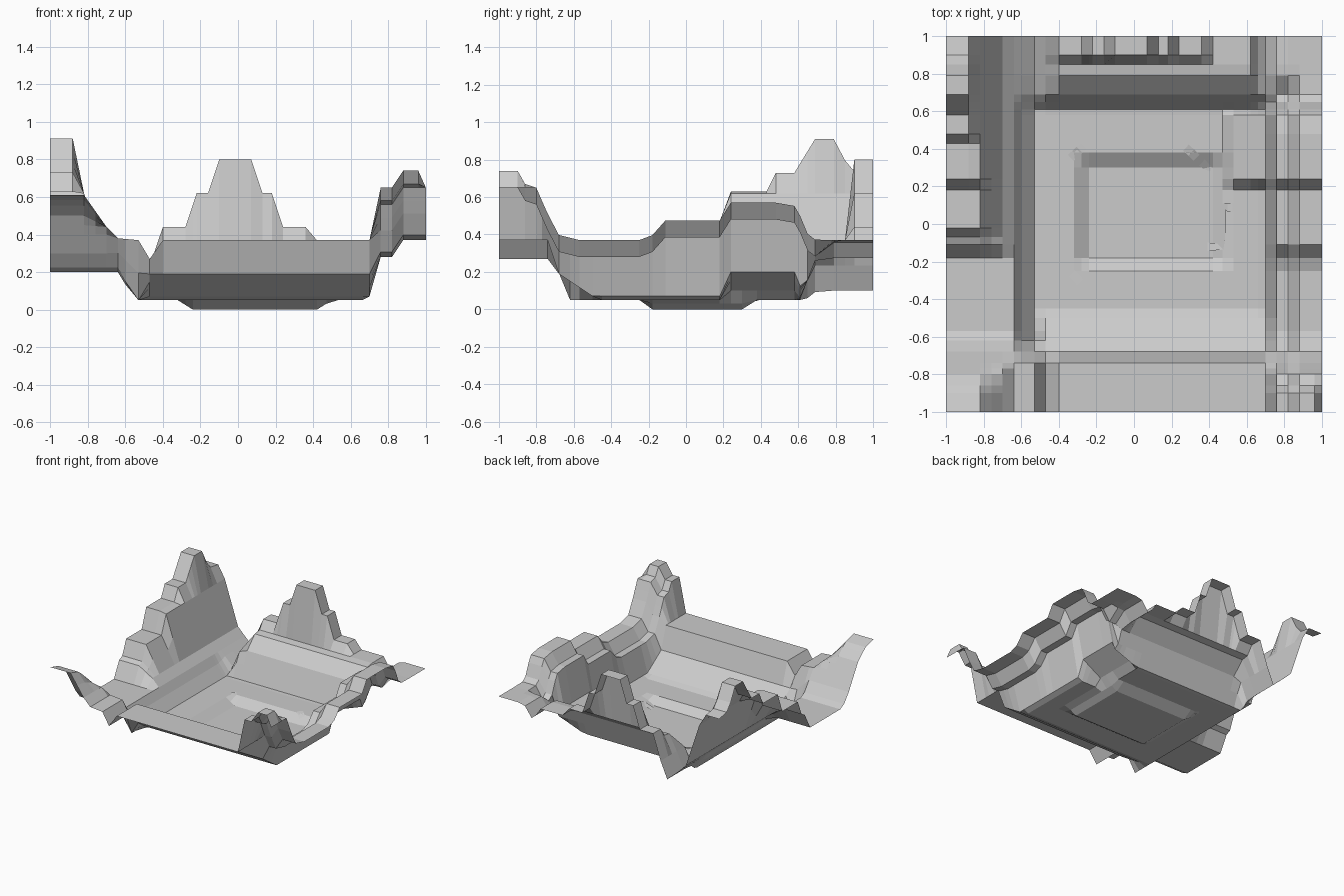
import bpy
import bmesh
from mathutils import Vector

cube = bpy.data.objects.get("Cube")
if cube:
    bpy.data.objects.remove(cube, do_unlink=True)


def ramp(t, *points):
    """Piecewise linear profile through (position, height) points."""
    if t <= points[0][0]:
        return points[0][1]
    for (a, za), (b, zb) in zip(points, points[1:]):
        if t <= b:
            return za + (zb - za) * (t - a) / (b - a)
    return points[-1][1]


def make_material(name, colour):
    mat = bpy.data.materials.new(name)
    mat.use_nodes = True
    mat.diffuse_color = colour
    mat.node_tree.nodes["Principled BSDF"].inputs["Base Color"].default_value = colour
    return mat


def finish(bm, name, mat):
    mesh = bpy.data.meshes.new(name)
    bmesh.ops.recalc_face_normals(bm, faces=bm.faces)
    # an open ground surface must face upwards
    if sum(f.normal.z * f.calc_area() for f in bm.faces) < 0:
        bmesh.ops.reverse_faces(bm, faces=bm.faces)
    bm.to_mesh(mesh)
    bm.free()
    mesh.materials.append(mat)
    obj = bpy.data.objects.new(name, mesh)
    bpy.context.scene.collection.objects.link(obj)
    return obj


# Valley floor with a shallow basin in the middle
def floor_height(x, y):
    across = ramp(x, (-.32, 0), (-.24, 1), (.42, 1), (.5, 0))
    along = ramp(y, (-.25, 0), (-.18, 1), (.3, 1), (.38, 0))
    return .05 - .05 * min(across, along)


# Left-hand bank: stepped crest rising to a tower, ledge, then foot
def west_height(x, y):
    crest = ramp(y, (-1, .61), (-.89, .58), (-.8, .5), (-.68, .3), (-.6, .2),
                 (-.18, .2), (-.11, .33), (-.07, .35), (-.02, .47), (.18, .47),
                 (.24, .63), (.43, .63), (.48, .73), (.58, .73), (.61, .78),
                 (.69, .91), (.79, .91), (.88, .74), (1, .72))
    ledge = ramp(y, (-.74, .38), (-.6, .2))
    foot = ramp(y, (-.74, .37), (-.62, .02), (.6, .02), (.7, .1))
    return ramp(x, (-.88, crest), (-.82, min(crest, .62)),
                (-.7, min(crest, ledge + .06)), (-.64, ledge),
                (-.53, foot), (-.47, 0))


# Right-hand bank: stepped crest with a raised front corner
def east_height(x, y):
    crest = ramp(y, (-.9, .74), (-.86, .67), (-.8, .65), (-.77, .58), (-.69, .4),
                 (-.57, .37), (-.2, .37), (-.12, .475), (.18, .475),
                 (.24, .57), (.57, .57), (.61, .5), (.66, .38), (.7, .37))
    bank = ramp(x, (.62, 0), (.7, .07), (.76, crest - .09), (.82, crest - .09),
                (.88, crest), (.96, crest), (1, min(crest, .65)))
    shelf = ramp(x, (.47, 0), (.53, .1), (.7, .2))
    shelf *= ramp(y, (.18, 0), (.24, 1), (.58, 1), (.66, 0))
    return max(bank, shelf)


# Front rim, notched beside the left bank
def south_height(x, y):
    slope = ramp(y, (-.74, .37), (-.68, .19), (-.62, .15), (-.5, .07), (-.45, 0))
    cap = ramp(x, (-.53, 0), (-.47, .27), (-.4, .37), (.7, .37), (.76, .28),
               (.82, .28), (.88, 0))
    return min(slope, cap)


# Rear bank with a stepped peak along its edge
def north_height(x, y):
    peak = ramp(x, (-.46, .37), (-.4, .44), (-.28, .44), (-.22, .62), (-.16, .62),
                (-.1, .8), (.07, .8), (.13, .62), (.18, .62), (.24, .44),
                (.36, .44), (.42, .37))
    slope = ramp(y, (.59, 0), (.69, .26), (.8, .37), (.85, .37), (.9, peak))
    cap = ramp(x, (-.53, .1), (-.41, .37), (-.4, 1), (.42, 1), (.43, .37),
               (.62, .37), (.69, .26), (.77, .37))
    return min(slope, cap) if x > -.53 else 0


def height(x, y):
    return max(f(x, y) for f in (floor_height, west_height, east_height,
                                 south_height, north_height))


# Ground surface on an uneven grid that follows the breaks in slope
def build_ground(mat):
    xs = [-1, -.88, -.82, -.76, -.7, -.64, -.6, -.53, -.47, -.4, -.32, -.28, -.24,
          -.22, -.16, -.1, .07, .13, .18, .24, .36, .42, .47, .53, .62, .66, .7,
          .76, .82, .88, .96, 1]
    ys = [-1, -.9, -.86, -.8, -.77, -.74, -.68, -.62, -.57, -.5, -.45, -.25, -.18,
          -.11, -.07, -.02, .18, .24, .3, .38, .43, .48, .58, .61, .65, .69, .79,
          .85, .9, 1]
    bm = bmesh.new()
    rows = [[bm.verts.new((x, y, height(x, y))) for x in xs] for y in ys]
    for low, high in zip(rows, rows[1:]):
        for i in range(len(xs) - 1):
            bm.faces.new((low[i], low[i + 1], high[i + 1], high[i]))
    return finish(bm, "ground", mat)


# Winding path: a thin ribbon on the floor
def build_path(mat, width=.045, lift=.004, steps=6):
    corners = [Vector(p) for p in (
        (-.17, -.09), (-.04, -.07), (0, -.02), (0, .22), (.36, .23), (.39, .3),
        (.22, .46), (-.22, .46), (-.36, .33), (-.36, -.06), (-.46, -.13),
        (-.2, -.4), (.25, -.4), (.31, -.31), (.63, -.3), (.63, .09),
        (.47, .09), (.46, -.12), (.05, -.13))]
    line = [a.lerp(b, i / steps) for a, b in zip(corners, corners[1:])
            for i in range(steps)] + [corners[-1]]
    bm = bmesh.new()
    previous = None
    for i, p in enumerate(line):
        before = p - line[i - 1] if i else line[1] - p
        after = line[i + 1] - p if i + 1 < len(line) else before
        along = (before.normalized() + after.normalized()).normalized()
        side = Vector((-along.y, along.x)) * width / 2
        pair = [bm.verts.new((*q, height(*q) + lift)) for q in (p - side, p + side)]
        if previous:
            bm.faces.new((previous[0], pair[0], pair[1], previous[1]))
        previous = pair
    return finish(bm, "path", mat)


stone = make_material("stone grey", (.6, .6, .6, 1))
build_ground(stone)
build_path(stone)
